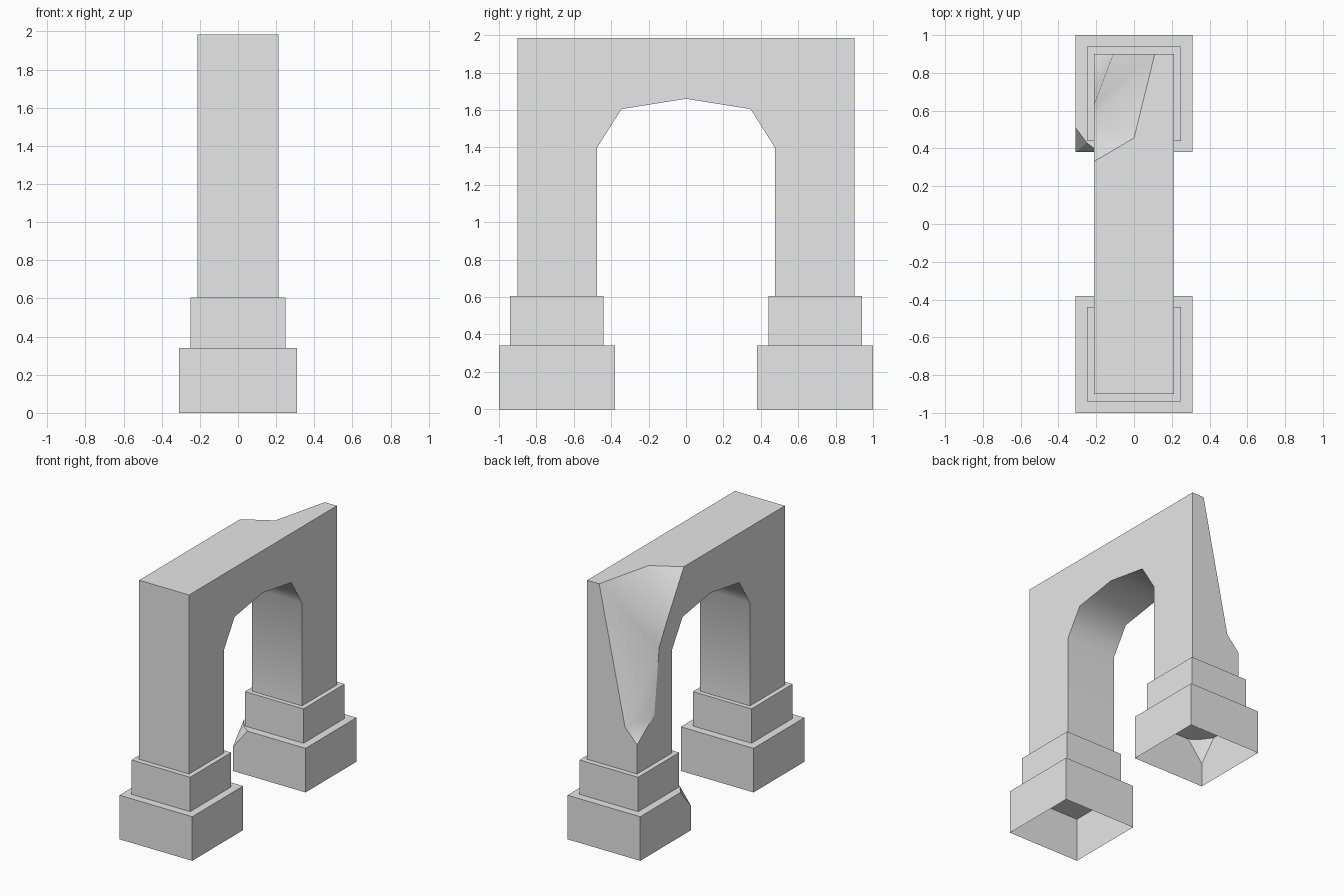
import bpy, bmesh

if "Cube" in bpy.data.objects:
    bpy.data.objects.remove(bpy.data.objects["Cube"])

stone = bpy.data.materials.new("grey_stone")
stone.use_nodes = True
stone.diffuse_color = (0.8, 0.8, 0.8, 1)
stone.node_tree.nodes["Principled BSDF"].inputs["Base Color"].default_value = (0.8, 0.8, 0.8, 1)


def build(name, points, groups):
    """Mesh from named points; faces sharing a smooth group are shaded as one curve."""
    bm = bmesh.new()
    v = {k: bm.verts.new(co) for k, co in points.items()}
    group_of = {}
    for group, faces in groups.items():
        for face in faces:
            f = bm.faces.new([v[k] for k in face])
            f.smooth = group in ("soffit", "chip")
            group_of[f] = group if f.smooth else f
    bmesh.ops.recalc_face_normals(bm, faces=bm.faces[:])
    for e in bm.edges:
        e.smooth = len({group_of[f] for f in e.link_faces}) == 1
    me = bpy.data.meshes.new(name)
    bm.to_mesh(me)
    bm.free()
    me.materials.append(stone)
    ob = bpy.data.objects.new(name, me)
    bpy.context.collection.objects.link(ob)
    return ob


def block(name, half_x, y0, y1, z0, z1, chip=None):
    """Open-bottomed block; chip = points replacing its low x, low y top corner."""
    xs, ys = (-half_x, half_x, half_x, -half_x), (y0, y0, y1, y1)
    pts = {("b", i): (xs[i], ys[i], z0) for i in range(4)}
    pts.update({("t", i): (xs[i], ys[i], z1) for i in range(4)})
    corner = [("t", 0)]
    left, right, broken = corner, corner, []
    if chip:
        del pts[("t", 0)]
        pts.update(chip)
        corner = ["side", "mid", "front"]
        left, right = ["side", "low"], ["low", "front"]
        broken = [["side", "mid", "low"], ["mid", "front", "low"]]
    b, t = [("b", i) for i in range(4)], [("t", i) for i in range(4)]
    sides = [[b[0], b[1], t[1]] + right[::-1], [b[1], b[2], t[2], t[1]],
             [b[2], b[3], t[3], t[2]], [b[3], b[0]] + left[::-1] + [t[3]]]
    build(name, pts, {"flat": sides + [corner + t[1:]] + broken})


# Stepped plinths under each leg, the rear one with a broken corner
broken_corner = {"side": (-0.31, 0.51, 0.34), "mid": (-0.25, 0.43, 0.34),
                 "front": (-0.185, 0.38, 0.34), "low": (-0.31, 0.38, 0.185)}
block("front_plinth_lower", 0.31, -1, -0.38, 0, 0.34)
block("front_plinth_upper", 0.25, -0.94, -0.44, 0.34, 0.605)
block("rear_plinth_lower", 0.31, 0.38, 1, 0, 0.34, broken_corner)
block("rear_plinth_upper", 0.25, 0.44, 0.94, 0.34, 0.605)

# Arch: one profile on both sides, the top rear corner broken away
W, TOP, FOOT = 0.213, 1.985, 0.605
inner = [(-0.475, FOOT), (-0.475, 1.4), (-0.345, 1.605), (0, 1.66),
         (0.345, 1.605), (0.475, 1.4), (0.475, FOOT)]
outer = [(0.9, FOOT), (0.9, TOP), (-0.9, TOP), (-0.9, FOOT)]
profile = inner + outer
pts = {}
for side, x in (("L", W), ("R", -W)):
    for i, (y, z) in enumerate(profile):
        pts[side, i] = (x, y, z)
n = len(inner)
rear_foot, rear_top, front_top, front_foot = range(n, n + 4)
del pts["R", rear_top]
pts.update({
    "top_side": (-W, 0.33, TOP), "top_mid": (0, 0.455, TOP), "top_rear": (0.11, 0.9, TOP),
    "rear_low": (-0.11, 0.9, 0.94), "tip": (-W, 0.9, 0.83), "side_low": (-W, 0.69, 0.98),
    "side_mid": (-W, 0.63, 1.48), "side_high": (-W, 0.54, 1.64)})

soffit = [[("L", i), ("L", i + 1), ("R", i + 1), ("R", i)] for i in range(n - 1)]
whole_side = [("L", i) for i in range(len(profile))]
chipped_side = ([("R", i) for i in range(rear_foot + 1)]
                + ["tip", "side_low", "side_mid", "side_high", "top_side"]
                + [("R", front_top), ("R", front_foot)])
top = [("L", rear_top), ("L", front_top), ("R", front_top), "top_side", "top_mid", "top_rear"]
rear = [("L", rear_foot), ("L", rear_top), "top_rear", "rear_low", "tip", ("R", rear_foot)]
front = [("L", front_top), ("L", front_foot), ("R", front_foot), ("R", front_top)]
chip = [["top_side", "top_mid", "side_high"], ["top_mid", "top_rear", "side_high"],
        ["top_rear", "side_mid", "side_high"], ["top_rear", "rear_low", "side_mid"],
        ["rear_low", "side_low", "side_mid"], ["rear_low", "tip", "side_low"]]
build("arch", pts, {"flat": [whole_side, chipped_side, top, rear, front],
                    "soffit": soffit, "chip": chip})
